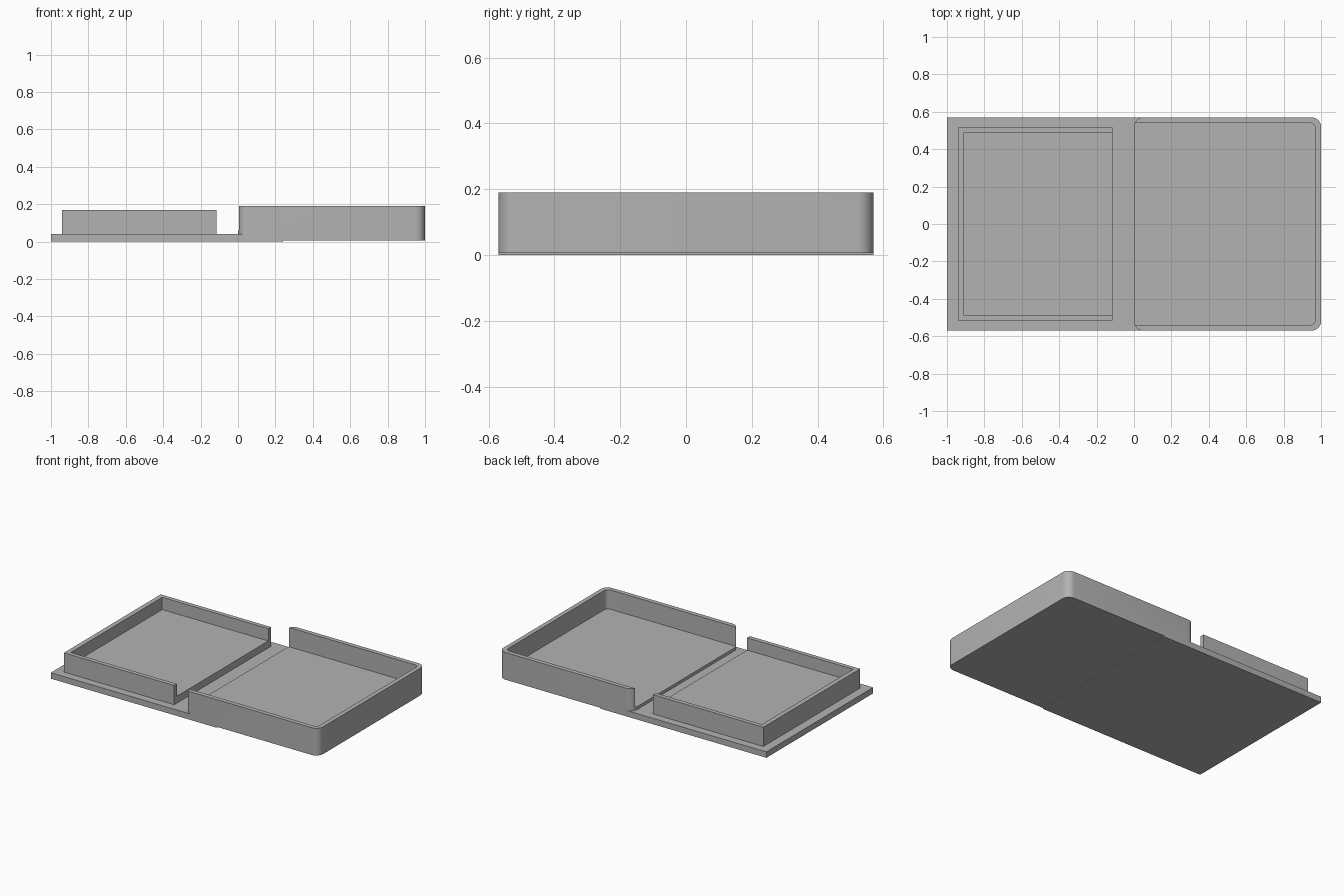
import bpy, bmesh, math

cube = bpy.data.objects.get("Cube")
if cube:
    bpy.data.objects.remove(cube, do_unlink=True)

grey = bpy.data.materials.new("light grey")
grey.use_nodes = True
colour = (0.45, 0.45, 0.45, 1)
grey.diffuse_color = colour
grey.node_tree.nodes["Principled BSDF"].inputs["Base Color"].default_value = colour


def add_object(name, bm):
    bmesh.ops.recalc_face_normals(bm, faces=bm.faces)
    mesh = bpy.data.meshes.new(name)
    bm.to_mesh(mesh)
    bm.free()
    mesh.materials.append(grey)
    obj = bpy.data.objects.new(name, mesh)
    bpy.context.collection.objects.link(obj)
    return obj


def block(name, x0, x1, half_y, z0, z1, radius=0.0):
    """Box symmetric in y, with optional rounded upright corners."""
    bm = bmesh.new()
    bmesh.ops.create_cube(bm, size=1)
    for v in bm.verts:
        v.co.x = x1 if v.co.x > 0 else x0
        v.co.y = math.copysign(half_y, v.co.y)
        v.co.z = z1 if v.co.z > 0 else z0
    if radius:
        upright = [e for e in bm.edges
                   if abs(e.verts[0].co.z - e.verts[1].co.z) > 0.001]
        bmesh.ops.bevel(bm, geom=upright, offset=radius, segments=8,
                        profile=0.5, affect='EDGES')
    return add_object(name, bm)


def channel(name, x0, x1, centre_z, radius):
    """Round bar along x, used to hollow the underside."""
    bm = bmesh.new()
    bmesh.ops.create_cone(bm, cap_ends=True, segments=80, radius1=radius,
                          radius2=radius, depth=x1 - x0)
    for v in bm.verts:
        x, y, z = v.co
        v.co = ((x0 + x1) / 2 + z, y, centre_z + x)
    return add_object(name, bm)


def combine(target, other, operation):
    mod = target.modifiers.new(operation.lower(), 'BOOLEAN')
    mod.operation = operation
    mod.solver = 'EXACT'
    mod.object = other
    other.hide_render = True
    bpy.context.view_layer.objects.active = target
    bpy.ops.object.modifier_apply(modifier=mod.name)
    bpy.data.objects.remove(other, do_unlink=True)


# Large tray with rounded corners, open towards the middle
large_tray = block("large_tray", 0.0, 1.0, 0.57, 0.006, 0.19, 0.05)
combine(large_tray, block("large_cavity", -0.2, 0.97, 0.54, 0.06, 0.4, 0.03),
        'DIFFERENCE')

# Small square tray, open towards the middle
small_tray = block("small_tray", -0.94, -0.115, 0.517, 0.02, 0.17)
combine(small_tray, block("small_cavity", -0.908, 0.1, 0.488, 0.087, 0.4),
        'DIFFERENCE')

# Base plate joins both trays
body = block("double_tray_body", -1.0, 0.24, 0.57, 0.0, 0.04)
combine(body, large_tray, 'UNION')
combine(body, small_tray, 'UNION')

# Arched channel along the underside
combine(body, channel("channel_cutter", -1.2, 0.2, -0.05, 0.134), 'DIFFERENCE')

bpy.ops.object.select_all(action='DESELECT')
body.select_set(True)
bpy.context.view_layer.objects.active = body
bpy.ops.object.shade_smooth_by_angle(angle=math.radians(30))
